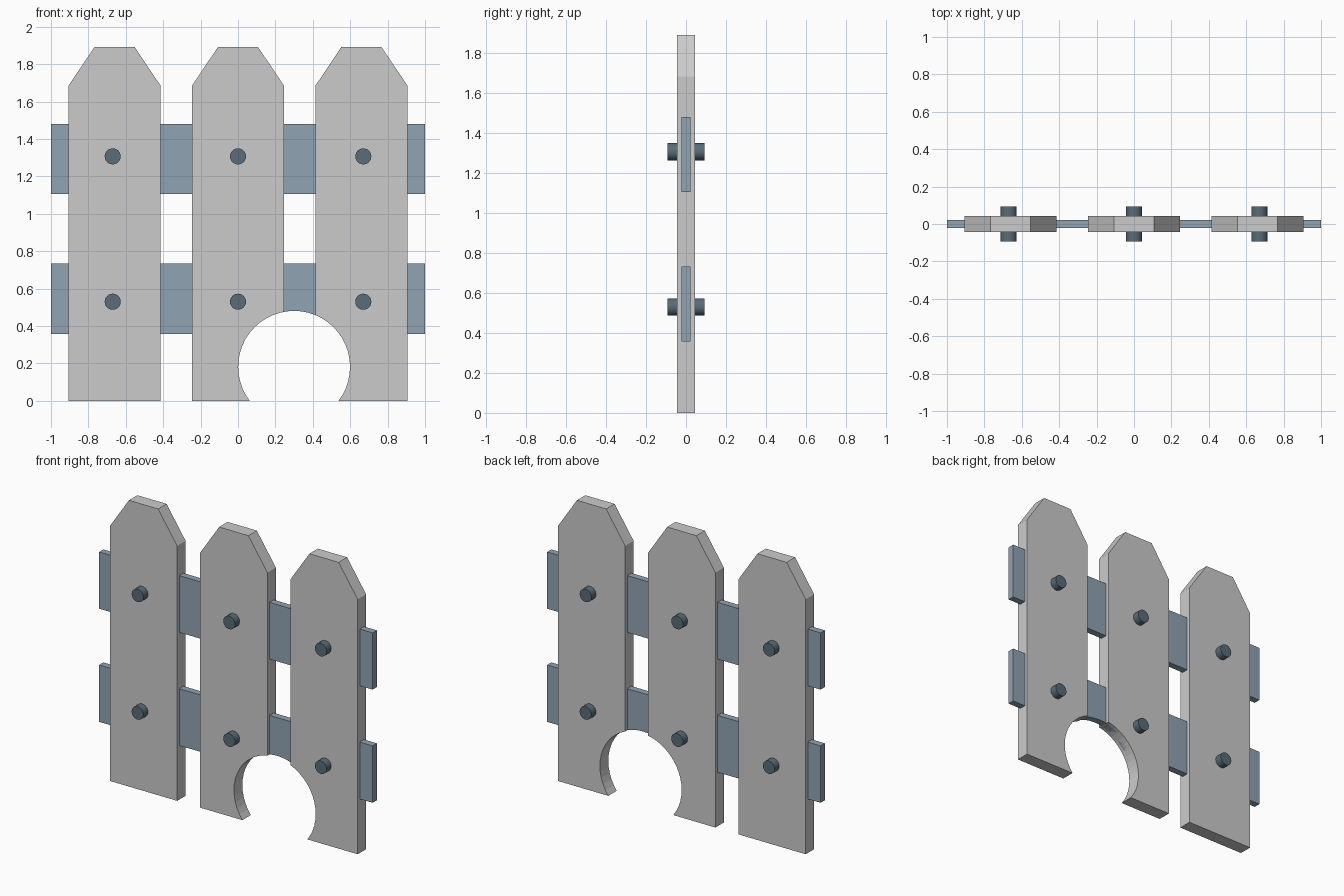
import bpy, bmesh
from math import radians

if "Cube" in bpy.data.objects:
    bpy.data.objects.remove(bpy.data.objects["Cube"])


def material(name, color):
    mat = bpy.data.materials.new(name)
    mat.diffuse_color = (*color, 1)
    mat.use_nodes = True
    mat.node_tree.nodes["Principled BSDF"].inputs["Base Color"].default_value = mat.diffuse_color
    return mat


def prism(name, profile, half_depth, mat=None):
    """Extrude an x-z outline along y, centred on y = 0."""
    bm = bmesh.new()
    face = bm.faces.new([bm.verts.new((x, -half_depth, z)) for x, z in profile])
    ext = bmesh.ops.extrude_face_region(bm, geom=[face])
    moved = [v for v in ext["geom"] if isinstance(v, bmesh.types.BMVert)]
    bmesh.ops.translate(bm, verts=moved, vec=(0, 2 * half_depth, 0))
    bmesh.ops.recalc_face_normals(bm, faces=bm.faces)
    mesh = bpy.data.meshes.new(name)
    bm.to_mesh(mesh)
    bm.free()
    obj = bpy.data.objects.new(name, mesh)
    bpy.context.collection.objects.link(obj)
    if mat:
        mesh.materials.append(mat)
    return obj


def rod(name, x, z, radius, depth, sides):
    bpy.ops.mesh.primitive_cylinder_add(vertices=sides, radius=radius, depth=depth,
                                        location=(x, 0, z), rotation=(radians(90), 0, 0))
    obj = bpy.context.object
    obj.name = name
    return obj


rail_mat = material("rail_blue_grey", (0.28, 0.37, 0.45))
peg_mat = material("peg_dark", (0.10, 0.15, 0.19))

# Helper that cuts the round opening at the bottom
cutter = rod("hole_cutter", 0.30, 0.182, 0.299, 0.6, 48)
cutter.hide_render = True
cutter.hide_set(True)


def cut_hole(obj):
    mod = obj.modifiers.new("hole", 'BOOLEAN')
    mod.operation = 'DIFFERENCE'
    mod.solver = 'EXACT'
    mod.object = cutter


# Pickets with clipped tops, each held by two through pegs
for side, px, hx in (("left", -0.66, -0.67), ("middle", 0, 0), ("right", 0.66, 0.67)):
    outline = [(-0.246, 0), (0.246, 0), (0.246, 1.685),
               (0.107, 1.892), (-0.107, 1.892), (-0.246, 1.685)]
    picket = prism(f"picket_{side}", [(px + x, z) for x, z in outline], 0.044)
    if side != "left":
        cut_hole(picket)
    for level, z in (("lower", 0.53), ("upper", 1.307)):
        peg = rod(f"peg_{side}_{level}", hx, z, 0.043, 0.185, 24)
        peg.data.materials.append(peg_mat)
        bpy.ops.object.shade_smooth_by_angle(angle=radians(30))

# Rails running through the pickets
for level, z0, z1 in (("lower", 0.357, 0.733), ("upper", 1.105, 1.48)):
    rail = prism(f"rail_{level}", [(-1, z0), (1, z0), (1, z1), (-1, z1)], 0.022, rail_mat)
    if level == "lower":
        cut_hole(rail)
